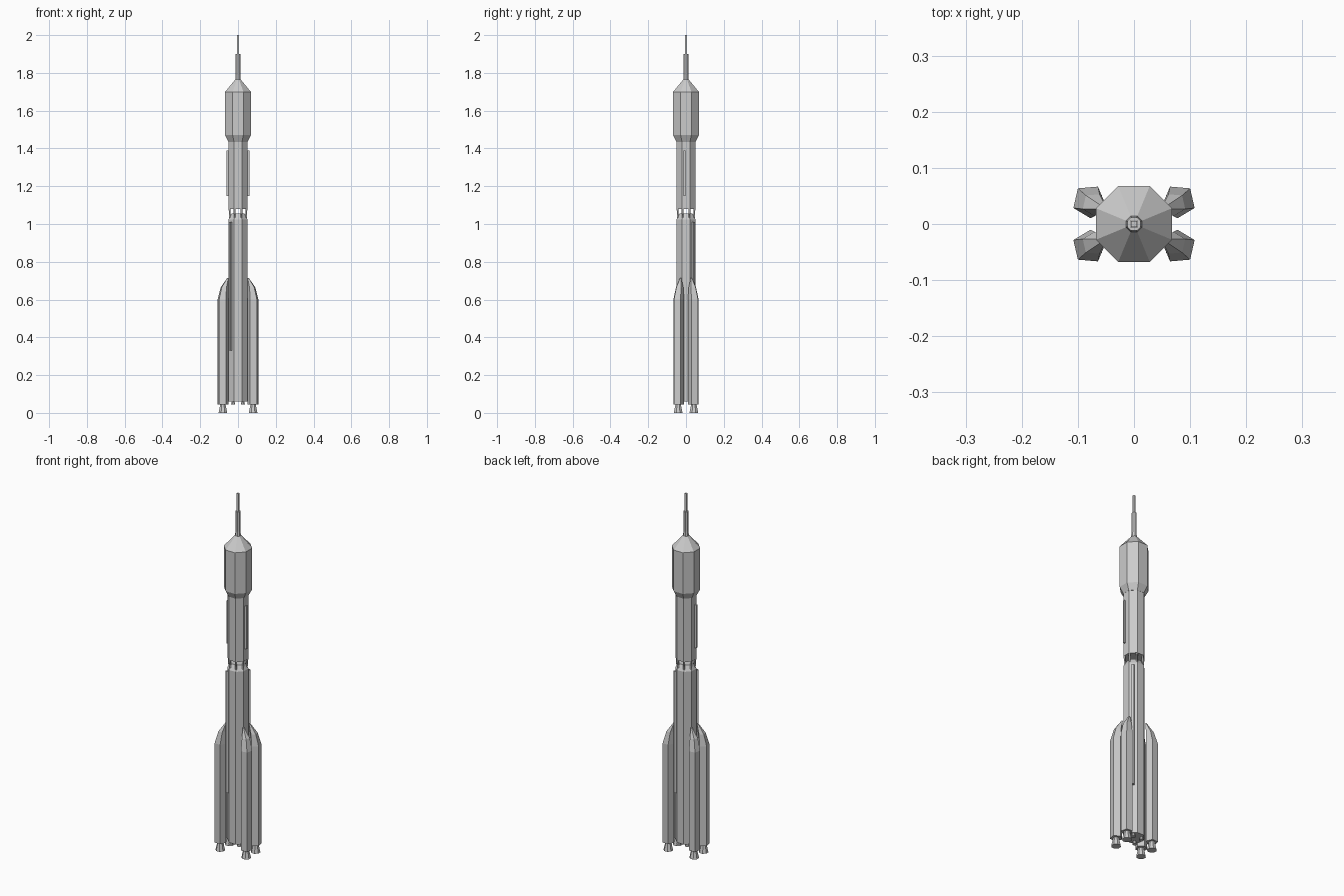
import bpy, bmesh, math
from mathutils import Vector, Matrix

cube = bpy.data.objects.get("Cube")
if cube:
    bpy.data.objects.remove(cube, do_unlink=True)

grey = bpy.data.materials.new("light_grey")
grey.use_nodes = True
colour = (0.6, 0.6, 0.6, 1)
grey.diffuse_color = colour
grey.node_tree.nodes["Principled BSDF"].inputs["Base Color"].default_value = colour

OCT = 1 / math.cos(math.pi / 8)  # apothem to corner radius of an octagon


def finish(name, bm):
    bmesh.ops.recalc_face_normals(bm, faces=bm.faces)
    mesh = bpy.data.meshes.new(name)
    bm.to_mesh(mesh)
    bm.free()
    mesh.materials.append(grey)
    obj = bpy.data.objects.new(name, mesh)
    bpy.context.collection.objects.link(obj)
    return obj


def loft(name, sections, sides=8, phase=22.5, flip=(1, 1)):
    """Closed polygonal body through sections of (z, radius, centre x, centre y)."""
    bm = bmesh.new()
    rings = []
    for z, r, cx, cy in sections:
        ring = []
        for i in range(sides):
            a = math.radians(phase + 360 * i / sides)
            ring.append(bm.verts.new(((cx + r * math.cos(a)) * flip[0],
                                      (cy + r * math.sin(a)) * flip[1], z)))
        rings.append(ring)
    for low, high in zip(rings, rings[1:]):
        for i in range(sides):
            j = (i + 1) % sides
            bm.faces.new((low[i], low[j], high[j], high[i]))
    bm.faces.new(rings[0])
    bm.faces.new(rings[-1])
    return finish(name, bm)


def stack(name, profile, x=0, y=0, **kw):
    return loft(name, [(z, a * OCT, x, y) for z, a in profile], **kw)


def box(name, size, centre, angle=0):
    bm = bmesh.new()
    bmesh.ops.create_cube(bm, size=1)
    bmesh.ops.scale(bm, vec=size, verts=bm.verts)
    bmesh.ops.translate(bm, vec=centre, verts=bm.verts)
    bmesh.ops.rotate(bm, cent=(0, 0, 0), verts=bm.verts,
                     matrix=Matrix.Rotation(math.radians(angle), 3, 'Z'))
    return finish(name, bm)


# Stacked stages, fairing and escape tower
stack("core_stage", [(0.06, 0.05), (1.025, 0.05), (1.055, 0.034)])
stack("upper_stage", [(1.08, 0.05), (1.435, 0.05)])
stack("payload_fairing", [(1.435, 0.051), (1.47, 0.068), (1.70, 0.068), (1.765, 0.014)])
stack("escape_tower", [(1.765, 0.014), (1.79, 0.012), (1.90, 0.012)])
loft("tower_spike", [(1.90, 0.0085, 0, 0), (2.0, 0.0075, 0, 0)], sides=4, phase=45)

# Open truss between the two stages
for i in range(8):
    a = math.radians(22.5 + 45 * i)
    d = Vector((math.cos(a), math.sin(a)))
    low, high = d * 0.045, d * 0.049
    loft(f"truss_strut_{i + 1}", [(1.03, 0.005, *low), (1.085, 0.005, *high)],
         sides=4, phase=22.5 + 45 * i)

# Cable ducts on opposite diagonal faces of the core
for side, angle in (("back_left", 45), ("front_right", 225)):
    box(f"core_duct_{side}", (0.016, 0.012, 0.68), (0.055, 0, 0.67), angle)

# Ducts on the sides of the upper stage
for side, s in (("left", 1), ("right", -1)):
    box(f"upper_duct_{side}", (0.014, 0.009, 0.24), (s * 0.054, -0.008, 1.268))

# Four boosters with leaning noses, each with an engine bell, plus core engines
for sx in (1, -1):
    for sy in (1, -1):
        place = ("back" if sy > 0 else "front") + ("_left" if sx > 0 else "_right")
        loft(f"booster_{place}",
             [(0.045, 0.0305, 0.08, 0.0405), (0.60, 0.0305, 0.08, 0.0405),
              (0.665, 0.021, 0.072, 0.035), (0.715, 0.004, 0.053, 0.028)],
             sides=5, phase=13 + 36, flip=(sx, sy))
        stack(f"booster_engine_{place}", [(0, 0.023), (0.025, 0.018), (0.046, 0.014)],
              0.08, 0.0415, flip=(sx, sy))
        stack(f"core_engine_{place}", [(0.044, 0.011), (0.062, 0.007)],
              0.026, 0.026, flip=(sx, sy))
